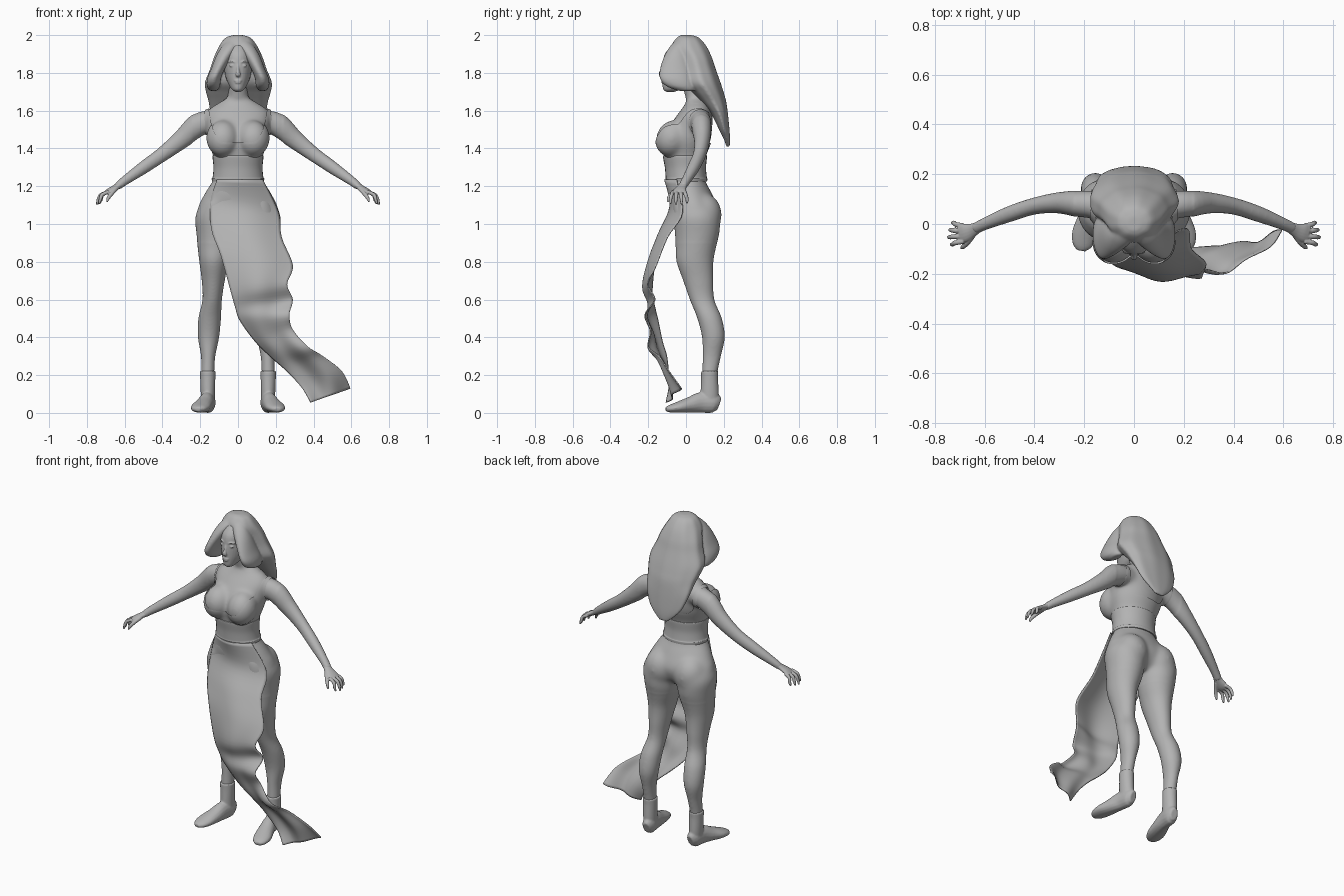
import bpy, bmesh
from math import sin, cos, pi
from mathutils import Vector, Matrix

if "Cube" in bpy.data.objects:
    bpy.data.objects.remove(bpy.data.objects["Cube"], do_unlink=True)
clay = bpy.data.materials.new("clay_grey")
clay.use_nodes = True
clay.diffuse_color = (0.45, 0.45, 0.45, 1)
clay.node_tree.nodes["Principled BSDF"].inputs["Base Color"].default_value = clay.diffuse_color

def refine(rows, steps=5):
    """Smooth a table of rows with a Catmull-Rom spline."""
    pad = [rows[0], *rows, rows[-1]]
    out = []
    for i in range(len(rows) - 1):
        for t in [s / steps for s in range(steps)]:
            out.append([b + t / 2 * (c - a + t * (2*a - 5*b + 4*c - d + t * (3*(b - c) + d - a)))
                        for a, b, c, d in zip(*pad[i:i + 4])])
    return out + [list(rows[-1])]

def bridge(bm, rings):
    """Skin a run of closed rings and cap both ends."""
    loops = [[bm.verts.new(p) for p in ring] for ring in rings]
    n = len(loops[0])
    for a, b in zip(loops, loops[1:]):
        for i in range(n):
            bm.faces.new((a[i], a[(i + 1) % n], b[(i + 1) % n], b[i]))
    bm.faces.new(loops[0])
    bm.faces.new(loops[-1])

def loft(bm, rows, side=1, sides=32, wave=0):
    """Level slices: height, inner x, outer x, front y, back y."""
    rings = []
    for z, x0, x1, y0, y1 in refine(rows):
        turns = [(a, (1 + wave * cos(9 * a)) / 2) for a in (2 * pi * k / sides for k in range(sides))]
        rings.append([(side * ((x0 + x1) / 2 + (x1 - x0) * r * cos(a)),
                       (y0 + y1) / 2 + (y1 - y0) * r * sin(a), z) for a, r in turns])
    bridge(bm, rings)

def even(rows):
    """Slices that are symmetric about the middle."""
    return [(z, -x, x, y0, y1) for z, x, y0, y1 in rows]

def tube(bm, rows, side=1, sides=16):
    """Limb along a path: x, y, z, half width, half height."""
    rows = refine(rows)
    pts = [Vector(r[:3]) for r in rows]
    rings = []
    for i, r in enumerate(rows):
        along = (pts[min(i + 1, len(pts) - 1)] - pts[max(i - 1, 0)]).normalized()
        across = along.cross(Vector((0, 0, 1))).normalized()
        up = across.cross(along)
        turns = [2 * pi * k / sides for k in range(sides)]
        ring = [pts[i] + across * r[3] * cos(a) + up * r[4] * sin(a) for a in turns]
        rings.append([(side * p.x, p.y, p.z) for p in ring])
    bridge(bm, rings)

def ball(bm, centre, size, tilt=0):
    place = Matrix.Translation(centre) @ Matrix.Rotation(tilt, 4, "X") @ Matrix.Diagonal((*size, 1))
    bmesh.ops.create_uvsphere(bm, u_segments=24, v_segments=16, radius=1, matrix=place)

def finish(name, bm, voxel=0, relax=0):
    """Make the object; with a voxel size, fuse its pieces into one skin."""
    bmesh.ops.recalc_face_normals(bm, faces=bm.faces)
    mesh = bpy.data.meshes.new(name)
    bm.to_mesh(mesh)
    bm.free()
    ob = bpy.data.objects.new(name, mesh)
    bpy.context.collection.objects.link(ob)
    if voxel:
        fuse = ob.modifiers.new("fuse", "REMESH")
        fuse.mode = "VOXEL"
        fuse.voxel_size = voxel
        ob.modifiers.new("soften", "SMOOTH").iterations = relax
        graph = bpy.context.evaluated_depsgraph_get()
        baked = bpy.data.meshes.new_from_object(ob.evaluated_get(graph))
        ob.modifiers.clear()
        ob.data = baked
    ob.data.materials.clear()
    ob.data.materials.append(clay)
    bpy.ops.object.select_all(action="DESELECT")
    ob.select_set(True)
    bpy.context.view_layer.objects.active = ob
    bpy.ops.object.shade_smooth_by_angle(angle=pi / 3)
    return ob

# Body: torso, pelvis, bust, buttocks, legs and arms in one skin
bm = bmesh.new()
loft(bm, even([(1.18, .15, -.09, .12), (1.24, .13, -.095, .1), (1.3, .122, -.1, .095),
               (1.36, .126, -.108, .1), (1.44, .152, -.115, .13), (1.52, .162, -.085, .14),
               (1.58, .168, -.045, .14), (1.62, .14, -.015, .13), (1.65, .085, 0, .11),
               (1.68, .054, -.005, .1), (1.77, .05, -.03, .07)]))
loft(bm, even([(1.22, .14, -.095, .105), (1.16, .178, -.092, .138), (1.08, .214, -.078, .17),
               (1.01, .18, -.06, .15), (.97, .09, -.02, .11)]))
leg = [(1.12, .03, .19, -.07, .15), (1.04, .01, .227, -.068, .18), (.95, .01, .221, -.06, .178),
       (.88, .025, .214, -.055, .16), (.8, .05, .205, -.05, .145), (.7, .07, .192, -.015, .145),
       (.6, .085, .188, .02, .15), (.5, .09, .21, .06, .19), (.4, .1, .212, .085, .205),
       (.3, .12, .196, .088, .185), (.2, .126, .195, .086, .165), (.1, .126, .195, .086, .165)]
arm = [(.1, .08, 1.55, .05, .05), (.2, .08, 1.53, .056, .064), (.3, .085, 1.447, .043, .05),
       (.4, .072, 1.369, .034, .039), (.5, .04, 1.299, .032, .034), (.6, 0, 1.229, .025, .025),
       (.64, -.02, 1.197, .024, .02)]
for s in (1, -1):
    loft(bm, leg, s)
    tube(bm, arm, s, 24)
    ball(bm, (s * .08, -.075, 1.455), (.083, .083, .096), -.35)
    ball(bm, (s * .1, .09, 1.05), (.1, .1, .115))
body = finish("body", bm, .007, 8)

# Blend the trunk softly, leaving the limbs as they are
bm = bmesh.new()
bm.from_mesh(body.data)
trunk = [v for v in bm.verts if abs(v.co.x) < .24 and .9 < v.co.z < 1.64]
for _ in range(28):
    bmesh.ops.smooth_vert(bm, verts=trunk, factor=.5, use_axis_x=True, use_axis_y=True, use_axis_z=True)
bm.to_mesh(body.data)
bm.normal_update()

# Fitted top: a thin shell over the chest, cut to a low neckline
def covered(face):
    p = face.calc_center_median()
    return abs(p.x) < .172 and 1.345 < p.z < 1.43 + .17 * (abs(p.x) / .148) ** 6

bmesh.ops.delete(bm, geom=[f for f in bm.faces if not covered(f)], context="FACES")
for v in bm.verts:
    v.co += v.normal * .007
for _ in range(8):
    rim = {v: [e.other_vert(v).co.copy() for e in v.link_edges if e.is_boundary]
           for v in bm.verts if v.is_boundary}
    for v, near in rim.items():
        v.co = (v.co + sum(near, Vector()) / len(near)) / 2
finish("fitted_top", bm)

# Waist band
bm = bmesh.new()
loft(bm, even([(1.225, .137, -.105, .112), (1.24, .139, -.108, .113), (1.25, .134, -.108, .11),
               (1.3, .13, -.112, .106), (1.355, .135, -.122, .111), (1.362, .132, -.119, .108)]))
finish("waist_band", bm)

for s, label in ((1, "left"), (-1, "right")):
    # Hand: palm, four bent fingers and a thumb
    bm = bmesh.new()
    tube(bm, [(.62, -.01, 1.213, .02, .018), (.65, -.025, 1.192, .028, .016),
              (.68, -.035, 1.175, .037, .015), (.7, -.04, 1.165, .034, .011)], s)
    for i in range(4):
        y = -.07 + .021 * i
        reach = .011 * abs(i - 1.3)
        fan = .008 * (i - 1.5)
        tube(bm, [(.685, y, 1.17, .01, .01), (.726 - reach / 2, y + fan / 2, 1.155, .01, .01),
                  (.743 - reach, y + fan, 1.13, .009, .009),
                  (.75 - reach, y + fan, 1.1 + reach / 2, .005, .005)], s, 10)
    tube(bm, [(.645, -.04, 1.188, .013, .013), (.665, -.07, 1.165, .011, .011),
              (.685, -.09, 1.14, .01, .01), (.694, -.097, 1.117, .005, .005)], s, 10)
    finish(label + "_hand", bm, .003, 3)
    # Boot: shaft and foot, toes turned outward
    bm = bmesh.new()
    loft(bm, [(.03, .122, .192, .08, .17), (.1, .122, .197, .077, .173),
              (.18, .12, .2, .08, .17), (.222, .119, .202, .08, .171)], s)
    tube(bm, [(.152, .175, .045, .022, .035), (.156, .145, .054, .038, .054),
              (.165, .08, .055, .04, .055), (.18, .02, .042, .047, .042),
              (.198, -.04, .03, .052, .03), (.208, -.085, .022, .04, .02),
              (.212, -.107, .018, .018, .011)], s)
    finish(label + "_boot", bm, .005, 5)

# Head and face
bm = bmesh.new()
loft(bm, even([(1.7, .015, -.105, -.06), (1.712, .032, -.12, -.03), (1.74, .05, -.125, .03),
               (1.78, .066, -.126, .07), (1.84, .075, -.124, .09), (1.9, .074, -.112, .09),
               (1.95, .055, -.07, .07), (1.975, .02, -.03, .03)]))
tube(bm, [(0, -.116, 1.85, .006, .006), (0, -.127, 1.815, .008, .009),
          (0, -.134, 1.793, .014, .011), (0, -.122, 1.78, .009, .005)])
for z, wide in ((1.759, .021), (1.749, .017)):
    ball(bm, (0, -.122, z), (wide, .009, .006))
for s in (1, -1):
    ball(bm, (s * .031, -.11, 1.838), (.015, .01, .007))
    tube(bm, [(.014, -.117, 1.855, .006, .004), (.032, -.113, 1.862, .006, .004),
              (.052, -.098, 1.857, .004, .003)], s)
finish("head", bm, .004, 3)

# Hair: long back fall and two locks parted around the face
bm = bmesh.new()
loft(bm, even([(2, .025, -.025, .03), (1.985, .068, -.05, .07), (1.94, .102, -.075, .108),
               (1.88, .13, -.045, .137), (1.82, .15, -.03, .157), (1.75, .177, -.015, .182),
               (1.7, .172, .03, .198), (1.65, .158, .075, .212), (1.58, .145, .135, .222),
               (1.5, .115, .175, .23), (1.45, .075, .2, .233), (1.41, .03, .213, .232)]),
     sides=54, wave=.015)
for s in (1, -1):
    loft(bm, [(1.975, -.005, .05, -.05, 0), (1.94, 0, .085, -.085, 0), (1.89, .03, .115, -.115, .01),
              (1.82, .07, .143, -.138, .02), (1.77, .09, .163, -.138, .03),
              (1.73, .095, .165, -.105, .04), (1.705, .11, .15, -.04, .04)], s)
finish("hair", bm, .006, 6)

# Skirt drape: left edge x, y, z then right edge x, y, z, sweeping sideways
edges = [(-.11, -.065, 1.235, .13, -.05, 1.235), (-.145, -.05, 1.12, .215, -.02, 1.06),
         (-.14, -.1, .97, .23, -.1, .93), (-.09, -.155, .83, .29, -.16, .78),
         (-.04, -.18, .65, .26, -.2, .68), (-.015, -.17, .56, .29, -.16, .6),
         (.01, -.155, .49, .272, -.21, .52), (.09, -.13, .38, .29, -.18, .44),
         (.17, -.1, .3, .37, -.2, .35), (.26, -.085, .22, .45, -.15, .3),
         (.34, -.08, .13, .55, -.1, .22), (.385, -.1, .055, .595, -.03, .13)]
bm = bmesh.new()
columns = 24
rows = refine(edges)
grid = []
for i, row in enumerate(rows):
    down = i / (len(rows) - 1)
    grid.append([])
    for u in [k / columns for k in range(columns + 1)]:
        p = Vector(row[:3]).lerp(Vector(row[3:]), u)
        p.y -= .055 * (1 - down) * sin(pi * u) + .012 * down * sin(3 * pi * u + 9 * down)
        grid[-1].append(bm.verts.new(p))
for a, b in zip(grid, grid[1:]):
    for k in range(columns):
        bm.faces.new((a[k], a[k + 1], b[k + 1], b[k]))
thick = finish("skirt_drape", bm).modifiers.new("thickness", "SOLIDIFY")
thick.thickness = .006
thick.offset = 0
